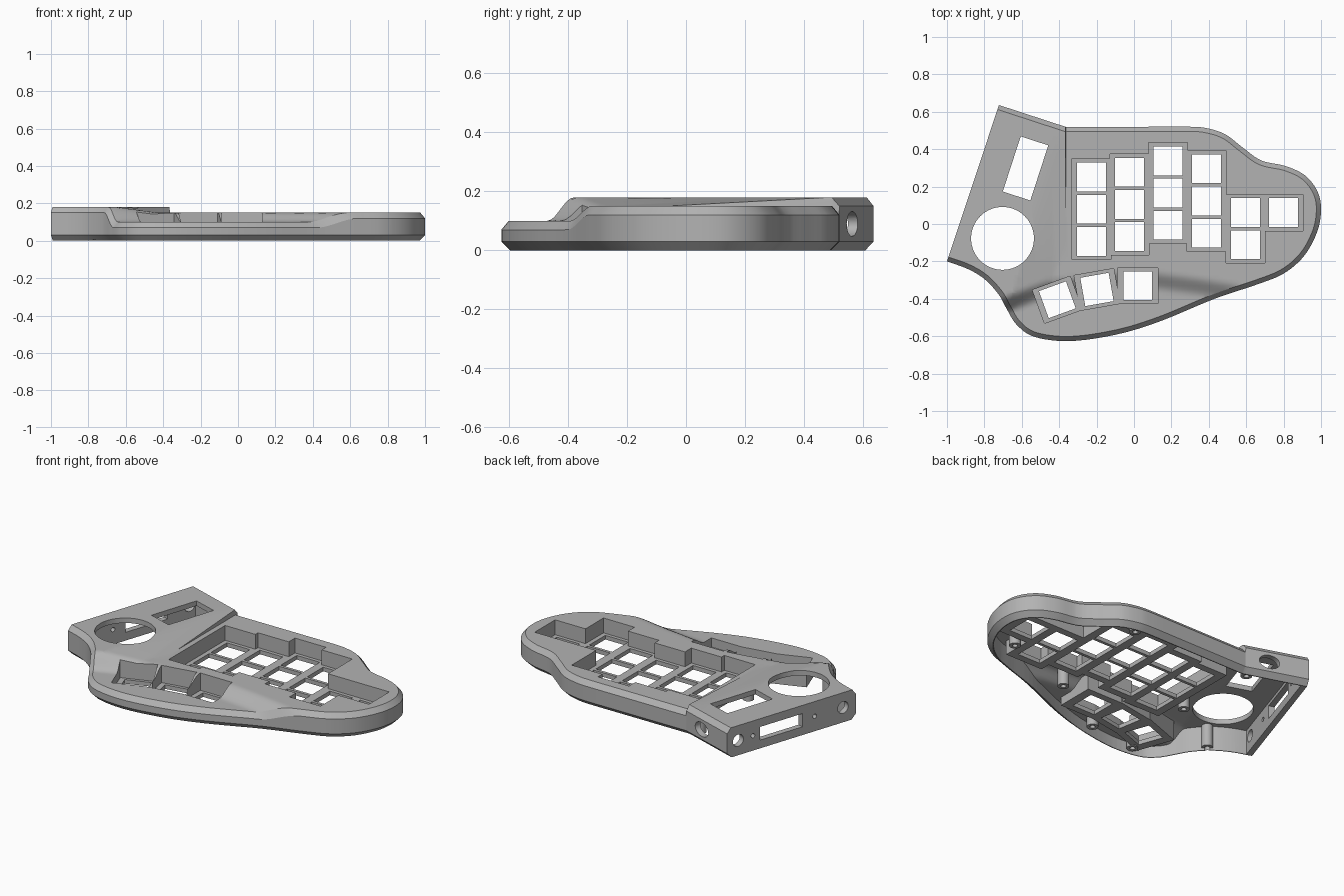
import bpy, bmesh, math
from mathutils import Vector, Matrix

cube = bpy.data.objects.get("Cube")
if cube:
    bpy.data.objects.remove(cube, do_unlink=True)

grey = bpy.data.materials.new("case grey")
grey.use_nodes = True
COLOUR = (0.45, 0.45, 0.45, 1)
grey.diffuse_color = COLOUR
grey.node_tree.nodes["Principled BSDF"].inputs["Base Color"].default_value = COLOUR

# Case outline: straight module end on the left, curved everywhere else
BACK_LEFT, NOTCH, FRONT_LEFT = Vector((-.722, .636)), Vector((-.364, .519)), Vector((-1, -.2))
CURVE = [Vector(p) for p in [
    (.1, .52), (.3, .52), (.39, .512), (.487, .48), (.58, .41), (.68, .34), (.81, .31),
    (.914, .26), (.98, .176), (1, .08), (.98, -.04), (.91, -.17), (.8, -.265),
    (.65, -.326), (.43, -.4), (.14, -.52), (-.09, -.59), (-.34, -.626),
    (-.53, -.604), (-.626, -.54), (-.68, -.455), (-.725, -.375), (-.8, -.294),
    (-.89, -.24), (-1, -.2)]]


def spline(pts, steps=6):
    ext = [2 * pts[0] - pts[1]] + pts + [2 * pts[-1] - pts[-2]]
    out = []
    for a, b, c, d in zip(ext, ext[1:], ext[2:], ext[3:]):
        for i in range(steps):
            t = i / steps
            out.append(b + (c - a) * t / 2 + (2 * a - 5 * b + 4 * c - d) * t * t / 2
                       + (3 * b - a - 3 * c + d) * t ** 3 / 2)
    return out + [pts[-1]]


OUTLINE = [BACK_LEFT, NOTCH] + spline(CURVE)


def inset(dist, end_dist):
    """Offset the clockwise outline inwards; the last edge is the module end."""
    n, out = len(OUTLINE), []
    normals = []
    for i in range(n):
        e = (OUTLINE[(i + 1) % n] - OUTLINE[i]).normalized()
        normals.append(Vector((e.y, -e.x)))
    for i in range(n):
        a, b = normals[i - 1], normals[i]
        da = end_dist if i == 0 else dist
        db = end_dist if i == n - 1 else dist
        if da == db:
            v = (a + b) * da / (1 + a.dot(b))
        else:
            det = a.x * b.y - a.y * b.x
            v = Vector((da * b.y - db * a.y, a.x * db - b.x * da)) / det
        out.append(OUTLINE[i] + v)
    return out


# Top surface: raised module with a sloped flank, and a sunken thumb shelf
TOP, RAISED, SHELF = .15, .18, .10
STEP_X, LEAN, FLANK = -.365, .33, .19
SHELF_EDGE = [(-1.1, -.53), (-.72, -.39), (-.45, -.29), (-.13, -.25), (.12, -.25),
              (.35, -.28), (.65, -.33), (1.1, -.6)]


def height(x, y):
    h = TOP
    if x < STEP_X:
        run = x - STEP_X - (y - .5) * LEAN
        h = RAISED - (RAISED - TOP) * min(1, max(0, run / FLANK))
    for (xa, ya), (xb, yb) in zip(SHELF_EDGE, SHELF_EDGE[1:]):
        if xa <= x < xb:
            edge = ya + (yb - ya) * (x - xa) / (xb - xa)
            t = min(1, max(0, (edge - y) / .11))
            if x < -.75 or x > .75:
                t = 0
            h += (SHELF - h) * t * t * (3 - 2 * t)
    return h


def make(name, bm):
    bmesh.ops.recalc_face_normals(bm, faces=bm.faces)
    me = bpy.data.meshes.new(name)
    bm.to_mesh(me)
    bm.free()
    ob = bpy.data.objects.new(name, me)
    bpy.context.collection.objects.link(ob)
    me.materials.append(grey)
    return ob


def slab(name, rings):
    """Stack inset outlines (inset, end inset, z) and shape the top by height()."""
    bm = bmesh.new()
    loops = [[bm.verts.new((p.x, p.y, z)) for p in inset(d, e)] for d, e, z in rings]
    n = len(OUTLINE)
    for low, high in zip(loops, loops[1:]):
        for i in range(n):
            j = (i + 1) % n
            bm.faces.new((low[i], low[j], high[j], high[i]))
    bm.faces.new(loops[0])
    bm.faces.new(loops[-1])
    planes = [((-.74 + .03 * i, 0, 0), (1, 0, 0)) for i in range(49)]
    planes += [((0, -.53 + .02 * i, 0), (0, 1, 0)) for i in range(16)]
    planes += [((STEP_X + s, 0, 0), (1, 0, 0)) for s in (-.002, .002)]
    planes += [((STEP_X + s, .5, 0), (1, -LEAN, 0)) for s in (0, FLANK)]
    for co, no in planes:
        bmesh.ops.bisect_plane(bm, geom=bm.verts[:] + bm.edges[:] + bm.faces[:],
                               dist=.0001, plane_co=co, plane_no=no)
    for v in bm.verts:
        if v.co.z > .1:
            v.co.z += height(v.co.x, v.co.y) - TOP
    bmesh.ops.triangulate(bm, faces=bm.faces)
    return make(name, bm)


def box(bm, x, y, sx, sy, z0, z1, deg=0):
    m = (Matrix.Translation((x, y, (z0 + z1) / 2)) @ Matrix.Rotation(math.radians(deg), 4, "Z")
         @ Matrix.Diagonal((sx, sy, z1 - z0, 1)))
    bmesh.ops.create_cube(bm, size=1, matrix=m)


def post(bm, x, y, r, z0, z1, sides=24):
    bmesh.ops.create_cone(bm, cap_ends=True, segments=sides, radius1=r, radius2=r,
                          depth=z1 - z0, matrix=Matrix.Translation((x, y, (z0 + z1) / 2)))


def bore(bm, p, z, rx, rz, depth, deg):
    """Round or oval hole through a side wall whose edge runs at angle deg."""
    m = (Matrix.Translation((p.x, p.y, z)) @ Matrix.Rotation(math.radians(deg), 4, "Z")
         @ Matrix.Diagonal((rx, 1, rz, 1)) @ Matrix.Rotation(math.pi / 2, 4, "X"))
    bmesh.ops.create_cone(bm, cap_ends=True, segments=24, radius1=1, radius2=1,
                          depth=depth, matrix=m)


def subtract(target, tool):
    mod = target.modifiers.new("cut", "BOOLEAN")
    mod.operation, mod.solver, mod.object = "DIFFERENCE", "EXACT", tool
    mod.use_self = True
    bpy.context.view_layer.objects.active = target
    bpy.ops.object.modifier_apply(modifier=mod.name)
    bpy.data.objects.remove(tool, do_unlink=True)


# Key layout: column x, top row y, number of rows
PITCH, HOLE = .172, .154
COLUMNS = [(-.227, .251, 3), (-.024, .277, 3), (.182, .337, 3), (.388, .295, 3),
           (.596, .061, 2), (.8, .061, 1)]
THUMBS = [(.02, -.33, 0), (-.198, -.35, 10), (-.41, -.405, 20)]
POSTS = [(.77, -.1), (.28, -.27), (-.13, -.51), (-.45, -.55), (-.39, -.04),
         (-.76, -.28), (.36, .44), (-.42, .46)]


def key_wells(bm, margin, floor, thumb_floor):
    for x, y, rows in COLUMNS:
        span = PITCH * (rows - 1)
        box(bm, x, y - span / 2, .208 + margin, span + .196 + margin, floor, .4)
    for x, y, deg in THUMBS:
        box(bm, x, y, .215 + margin, .19 + margin, thumb_floor, .4, deg)


case = slab("keyboard_case", [(.03, 0, 0), (0, 0, .03), (0, 0, .12), (.025, 0, TOP)])
cavity = slab("cavity", [(.035, .035, -.02), (.035, .035, .12)])

# Well walls and screw posts stay standing in the cavity
bm = bmesh.new()
key_wells(bm, .045, .035, .02)
subtract(cavity, make("well_walls", bm))
bm = bmesh.new()
for x, y in POSTS:
    post(bm, x, y, .032, .015, .4)
subtract(cavity, make("posts", bm))
subtract(case, cavity)

# Key wells sunk from above
bm = bmesh.new()
key_wells(bm, 0, .06, .045)
subtract(case, make("wells", bm))

# Switch holes, dial opening, display window and screw holes
bm = bmesh.new()
for x, y, rows in COLUMNS:
    for r in range(rows):
        box(bm, x, y - PITCH * r, HOLE, HOLE, -.1, .5)
for x, y, deg in THUMBS:
    box(bm, x, y, HOLE, HOLE, -.1, .5, deg)
post(bm, -.703, -.077, .168, -.1, .5, 64)
box(bm, -.58, .297, .155, .31, -.1, .5, -18)
for x, y in POSTS:
    post(bm, x, y, .015, -.1, .06, 16)
subtract(case, make("openings", bm))

# Ports in the module end and the back edge
bm = bmesh.new()
end = FRONT_LEFT - BACK_LEFT
angle = math.degrees(math.atan2(end.y, end.x))
for t, r in [(.085, .036), (.2, .013), (.68, .013), (.9, .036)]:
    bore(bm, BACK_LEFT + end * t, .09, r, r, .12, angle)
window = BACK_LEFT + end * .42
box(bm, window.x, window.y, .29, .12, .05, .13, angle)
bore(bm, BACK_LEFT.lerp(NOTCH, .62), .09, .06, .042, .12, -18)
subtract(case, make("ports", bm))

bpy.ops.object.select_all(action="DESELECT")
case.select_set(True)
bpy.context.view_layer.objects.active = case
bpy.ops.object.shade_smooth_by_angle(angle=math.radians(25))
